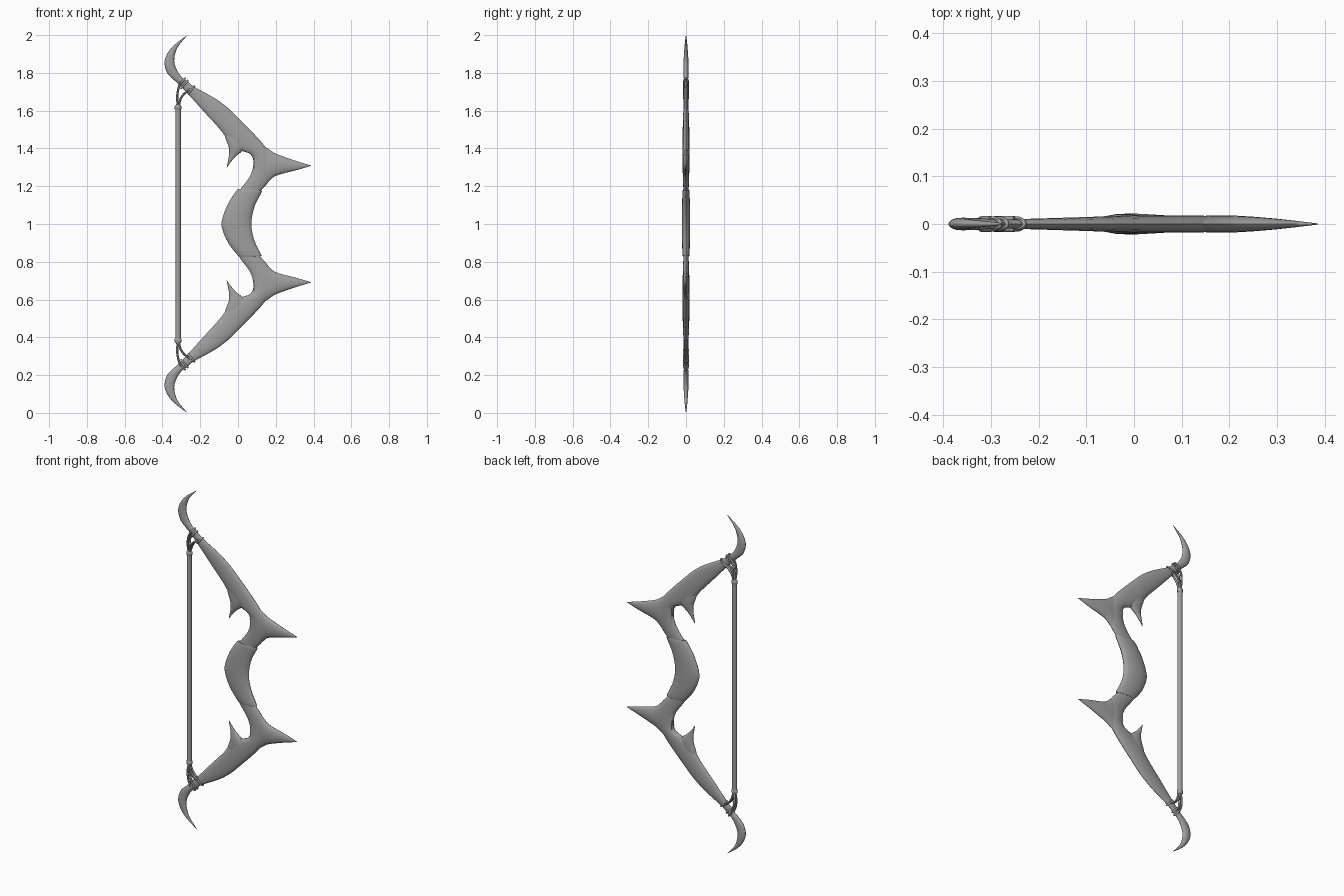
import bpy, bmesh, math
from mathutils import Vector

grey = bpy.data.materials.new("plain grey")
grey.diffuse_color = (0.35, 0.35, 0.35, 1)
SIDES = 16


def spline(rows, steps):
    """Catmull-Rom interpolation through rows of numbers."""
    out = []
    for i in range(len(rows) - 1):
        a, b, c, d = (Vector(rows[max(0, min(len(rows) - 1, i + k))]) for k in (-1, 0, 1, 2))
        for s in range(steps):
            t = s / steps
            out.append(0.5 * (2 * b + (c - a) * t + (2 * a - 5 * b + 4 * c - d) * t * t
                              + (3 * b - a - 3 * c + d) * t ** 3))
    return out + [Vector(rows[-1])]


def finish(name, bm, mirror):
    """Centre the mesh on the mid height, smooth it and mirror it top to bottom."""
    bmesh.ops.translate(bm, verts=bm.verts, vec=(0, 0, -1))
    bmesh.ops.recalc_face_normals(bm, faces=bm.faces)
    mesh = bpy.data.meshes.new(name)
    bm.to_mesh(mesh)
    bm.free()
    mesh.materials.append(grey)
    ob = bpy.data.objects.new(name, mesh)
    bpy.context.collection.objects.link(ob)
    ob.location.z = 1
    bpy.ops.object.select_all(action='DESELECT')
    ob.select_set(True)
    bpy.context.view_layer.objects.active = ob
    bpy.ops.object.shade_smooth_by_angle(angle=math.radians(45))
    if mirror:
        mod = ob.modifiers.new("Mirror", 'MIRROR')
        mod.use_axis = (False, False, True)
        mod.use_mirror_merge = False
    return ob


def loft(name, rows, mirror=True, steps=4):
    """Elliptical sections; row = inner x, z, outer x, z, half thickness in y."""
    bm = bmesh.new()
    rings = []
    for x0, z0, x1, z1, t in spline(rows, steps):
        mid = Vector(((x0 + x1) / 2, 0, (z0 + z1) / 2))
        half = Vector(((x1 - x0) / 2, 0, (z1 - z0) / 2))
        rings.append([bm.verts.new(mid + half * math.cos(a) + Vector((0, t * math.sin(a), 0)))
                      for a in (2 * math.pi * k / SIDES for k in range(SIDES))])
    for r, q in zip(rings, rings[1:]):
        for k in range(SIDES):
            n = (k + 1) % SIDES
            bm.faces.new((r[k], r[n], q[n], q[k]))
    bm.faces.new(rings[0])
    bm.faces.new(rings[-1])
    return finish(name, bm, mirror)


def cord(name, points, radius, closed=False):
    """Round tube along a path of 3D points."""
    bm = bmesh.new()
    pts = [Vector(p) for p in points]
    n = len(pts)
    rings = []
    for i, p in enumerate(pts):
        if closed:
            d = pts[(i + 1) % n] - pts[i - 1]
        else:
            d = pts[min(i + 1, n - 1)] - pts[max(i - 1, 0)]
        q = d.to_track_quat('Z', 'Y')
        rings.append([bm.verts.new(p + q @ Vector((math.cos(a), math.sin(a), 0)) * radius)
                      for a in (math.pi * k / 4 for k in range(8))])
    for i in range(n if closed else n - 1):
        r, s = rings[i], rings[(i + 1) % n]
        # match the closest start vertex so the tube never twists
        o = min(range(8), key=lambda k: sum((r[j].co - s[(j + k) % 8].co).length for j in range(8)))
        for k in range(8):
            bm.faces.new((r[k], r[(k + 1) % 8], s[(k + 1 + o) % 8], s[(k + o) % 8]))
    if not closed:
        bm.faces.new(rings[0])
        bm.faces.new(rings[-1])
    return finish(name, bm, True)


# Curved limb with its horn tip, running down into the grip
loft("limb", [
    (-0.271, 1.998, -0.269, 1.998, 0.001), (-0.315, 1.966, -0.293, 1.970, 0.005),
    (-0.350, 1.935, -0.317, 1.940, 0.008), (-0.378, 1.895, -0.333, 1.900, 0.011),
    (-0.389, 1.850, -0.337, 1.855, 0.013), (-0.375, 1.800, -0.322, 1.812, 0.013),
    (-0.345, 1.768, -0.298, 1.778, 0.012), (-0.312, 1.738, -0.270, 1.757, 0.010),
    (-0.273, 1.698, -0.235, 1.728, 0.010), (-0.178, 1.592, -0.125, 1.667, 0.013),
    (-0.130, 1.540, -0.050, 1.612, 0.015), (-0.087, 1.491, 0.008, 1.555, 0.017),
    (-0.038, 1.425, 0.075, 1.487, 0.018), (0.020, 1.388, 0.135, 1.420, 0.018),
    (0.065, 1.370, 0.185, 1.345, 0.018), (0.082, 1.327, 0.185, 1.270, 0.018),
    (0.066, 1.258, 0.156, 1.216, 0.016), (0.010, 1.179, 0.120, 1.174, 0.014),
    (-0.010, 1.130, 0.095, 1.130, 0.014)])

# Long spike on the outer side
loft("outer_spike", [
    (0.085, 1.25, 0.085, 1.43, 0.012), (0.145, 1.215, 0.145, 1.408, 0.017),
    (0.190, 1.250, 0.190, 1.377, 0.018), (0.240, 1.268, 0.240, 1.357, 0.016),
    (0.310, 1.285, 0.310, 1.333, 0.010), (0.386, 1.308, 0.386, 1.310, 0.001)])

# Short barb on the inner side
loft("inner_barb", [
    (-0.070, 1.505, 0.020, 1.495, 0.012), (-0.068, 1.460, 0.050, 1.415, 0.016),
    (-0.050, 1.410, 0.022, 1.385, 0.015), (-0.047, 1.370, -0.011, 1.359, 0.010),
    (-0.053, 1.335, -0.035, 1.332, 0.006), (-0.060, 1.300, -0.058, 1.300, 0.001)])

# Wrapped grip in the middle
loft("grip", [
    (0.004, 1.183, 0.122, 1.175, 0.015), (-0.008, 1.177, 0.125, 1.168, 0.018),
    (-0.054, 1.105, 0.090, 1.100, 0.021), (-0.084, 1.025, 0.073, 1.030, 0.022),
    (-0.084, 0.975, 0.073, 0.970, 0.022), (-0.052, 0.900, 0.090, 0.905, 0.021),
    (-0.002, 0.835, 0.123, 0.837, 0.018), (0.008, 0.829, 0.120, 0.831, 0.015)], mirror=False)

# Bowstring rod and its end collars
loft("bowstring", [(-0.331, z, -0.303, z, 0.013) for z in (0.38, 1.62)], mirror=False, steps=1)
loft("string_collar", [(-0.317 - r, z, -0.317 + r, z, r * 0.8) for r, z in
                       ((0.013, 1.604), (0.018, 1.609), (0.018, 1.624), (0.010, 1.634))], steps=1)

# Cord strands from the collar to the limb
for side in (-1, 1):
    y = 0.009 * side
    cord("upper_strand", spline([(-0.319, y * 0.4, 1.625), (-0.322, y, 1.670),
                                 (-0.316, y * 1.2, 1.715), (-0.300, y * 1.2, 1.752)], 4), 0.006)
    cord("lower_strand", spline([(-0.314, y * 0.4, 1.625), (-0.303, y, 1.664),
                                 (-0.282, y * 1.2, 1.692), (-0.250, y * 1.2, 1.713)], 4), 0.006)

# Cord rings wound round the limb
across = Vector((0.64, 0, 0.77))
for x, z, w in ((-0.297, 1.751, 0.026), (-0.283, 1.739, 0.026), (-0.247, 1.709, 0.026)):
    cord("cord_ring", [Vector((x, 0, z)) + across * w * math.cos(a) + Vector((0, 0.011 * math.sin(a), 0))
                       for a in (2 * math.pi * k / 20 for k in range(20))], 0.005, closed=True)
